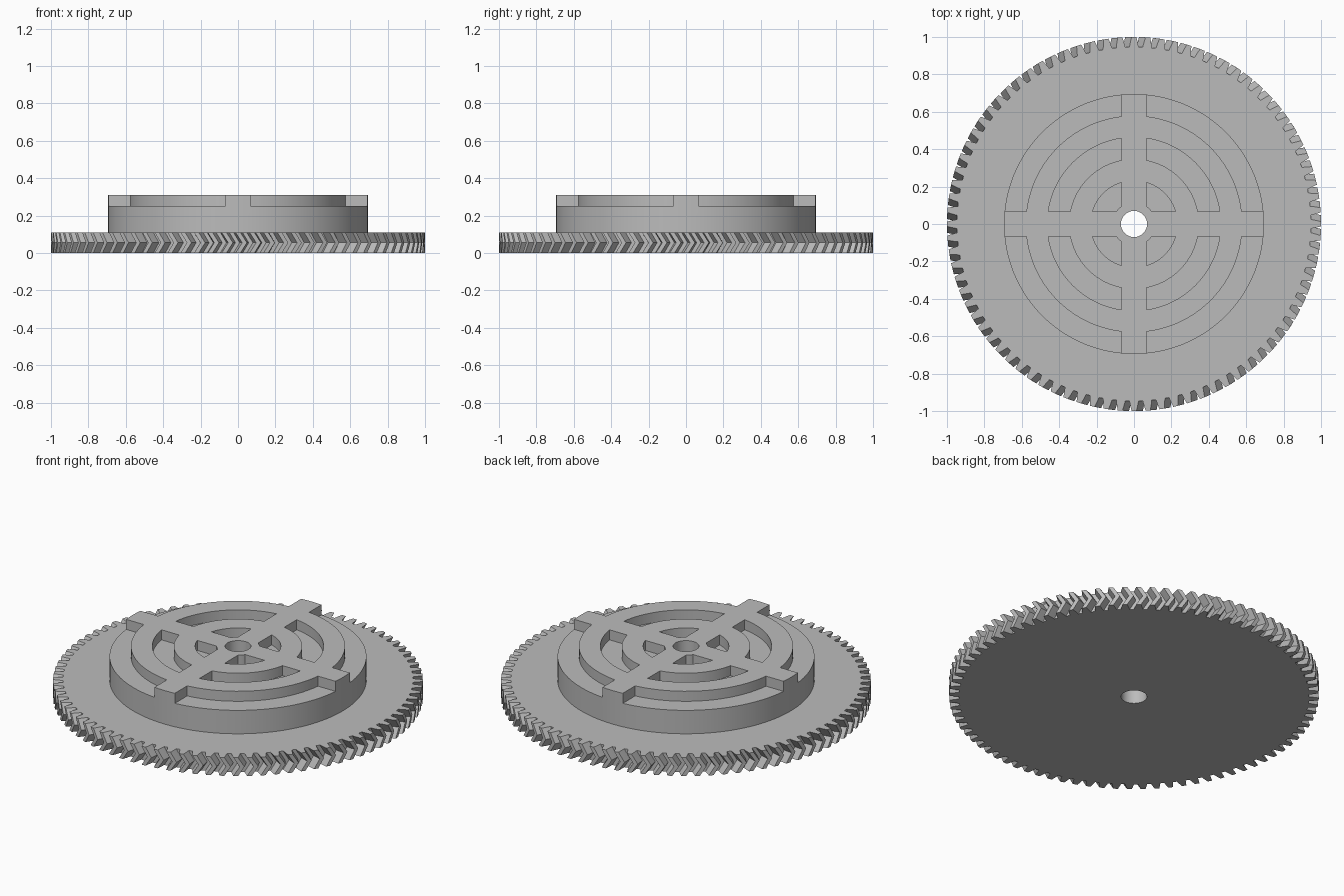
import bpy, bmesh, math

if "Cube" in bpy.data.objects:
    bpy.data.objects.remove(bpy.data.objects["Cube"])

TEETH = 84
PLATE_H, STEP_Z, TOP_Z = 0.11, 0.25, 0.31
HUB_R, HOLE_R, BAR = 0.695, 0.07, 0.067
ROOT_R, TIP_R = 0.947, 1.0
SHIFT = 0.035                      # herringbone sweep at mid height
RING = HUB_R / 6                   # width of each concentric band

grey = bpy.data.materials.new("grey")
grey.diffuse_color = (0.5, 0.5, 0.5, 1)
grey.use_nodes = True
grey.node_tree.nodes["Principled BSDF"].inputs["Base Color"].default_value = grey.diffuse_color


def prism(bm, layers):
    """Closed solid from stacked outlines with equal point counts."""
    rows = [[bm.verts.new(p) for p in layer] for layer in layers]
    n = len(rows[0])
    for a, b in zip(rows, rows[1:]):
        for i in range(n):
            j = (i + 1) % n
            bm.faces.new((a[i], a[j], b[j], b[i]))
    bm.faces.new(rows[0][::-1])
    bm.faces.new(rows[-1])


def make(name, solids):
    bm = bmesh.new()
    for layers in solids:
        prism(bm, layers)
    bmesh.ops.recalc_face_normals(bm, faces=bm.faces)
    mesh = bpy.data.meshes.new(name)
    bm.to_mesh(mesh)
    bm.free()
    mesh.materials.append(grey)
    ob = bpy.data.objects.new(name, mesh)
    bpy.context.collection.objects.link(ob)
    return ob


def polar(r, a, z):
    return (r * math.cos(a), r * math.sin(a), z)


def disc(r, z0, z1, n=128):
    return [[polar(r, math.tau * i / n, z) for i in range(n)] for z in (z0, z1)]


def gear_layer(z, twist):
    pitch = math.tau / TEETH
    mid = (ROOT_R + TIP_R) / 2
    tooth = [(ROOT_R, -0.34), (mid, -0.26), (TIP_R, -0.17),
             (TIP_R, 0.17), (mid, 0.26), (ROOT_R, 0.34)]
    return [polar(r, (t + f) * pitch + twist, z) for t in range(TEETH) for r, f in tooth]


def pocket(r0, r1, quarter):
    """Quarter of a ring, kept clear of the cross bars."""
    def arc(r, n=20):
        a = math.asin(BAR / r)
        return [(r, a + (math.pi / 2 - 2 * a) * i / n) for i in range(n + 1)]
    pts = arc(r1) + arc(r0)[::-1]
    turn = quarter * math.pi / 2
    return [[polar(r, a + turn, z) for r, a in pts] for z in (STEP_Z, TOP_Z + 0.1)]


# Toothed plate with herringbone teeth
gear = make("toothed_wheel", [[gear_layer(0, 0), gear_layer(PLATE_H / 2, SHIFT),
                               gear_layer(PLATE_H, 0)]])
# Raised hub, ring pockets and centre bore
hub = make("hub", [disc(HUB_R, 0.04, TOP_Z)])
bands = [(RING, 2 * RING), (3 * RING, 4 * RING), (5 * RING, HUB_R + 0.06)]
pockets = make("pocket_cutter", [pocket(a, b, q) for a, b in bands for q in range(4)])
bore = make("bore_cutter", [disc(HOLE_R, -0.1, TOP_Z + 0.1, 48)])

for helper, op in ((hub, 'UNION'), (pockets, 'DIFFERENCE'), (bore, 'DIFFERENCE')):
    mod = gear.modifiers.new(helper.name, 'BOOLEAN')
    mod.operation, mod.solver, mod.object = op, 'EXACT', helper
    bpy.context.view_layer.objects.active = gear
    bpy.ops.object.modifier_apply(modifier=mod.name)
    bpy.data.objects.remove(helper)

# Smooth round walls, crisp edges
bpy.ops.object.select_all(action='DESELECT')
gear.select_set(True)
bpy.ops.object.shade_smooth_by_angle(angle=math.radians(20))
